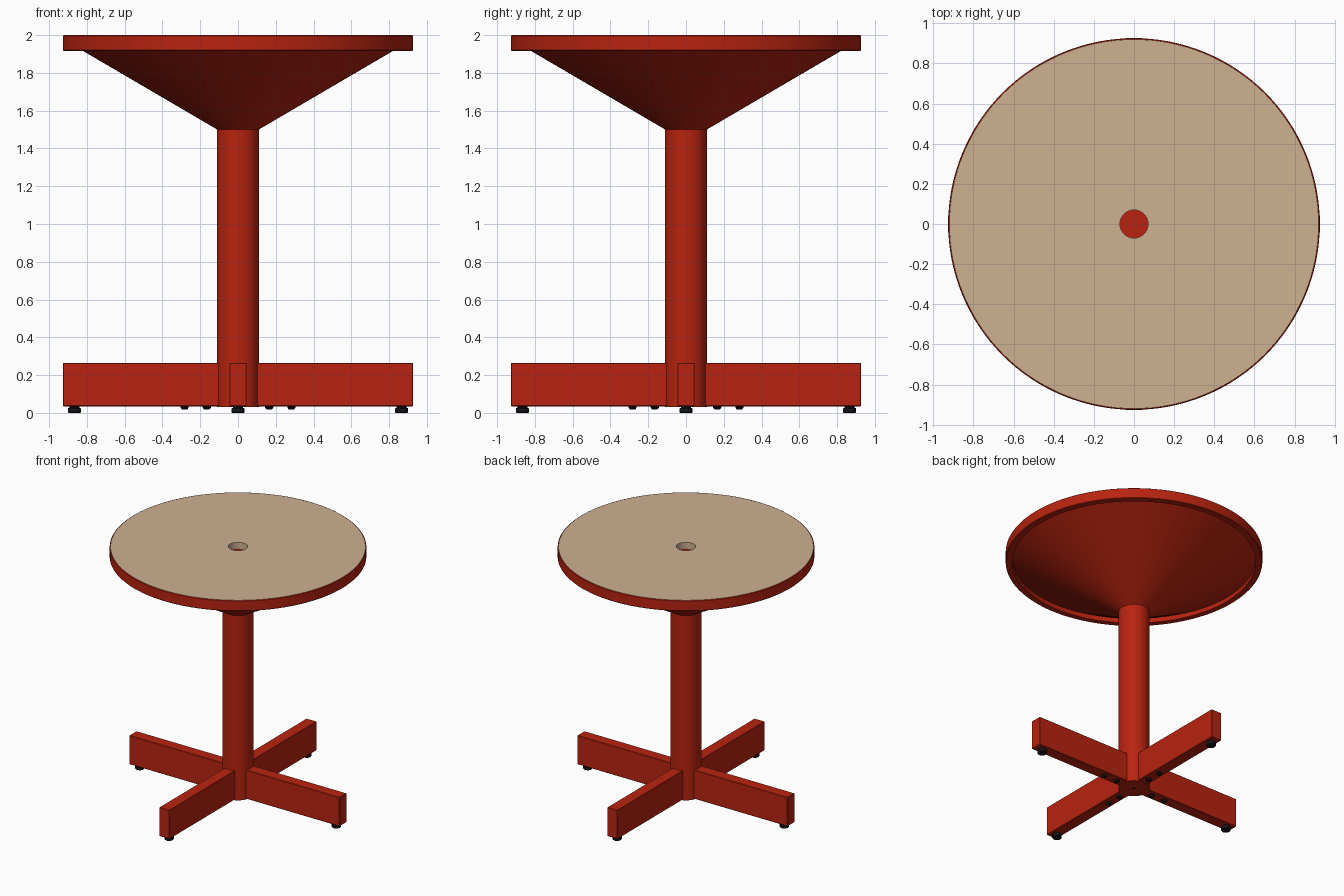
import bpy, bmesh, math
from mathutils import Matrix, Vector

cube = bpy.data.objects.get("Cube")
if cube:
    bpy.data.objects.remove(cube, do_unlink=True)


def material(name, colour):
    m = bpy.data.materials.new(name)
    m.use_nodes = True
    m.diffuse_color = (*colour, 1)
    m.node_tree.nodes["Principled BSDF"].inputs["Base Color"].default_value = (*colour, 1)
    return m


red = material("red_paint", (0.48, 0.017, 0.005))
tan = material("tan_laminate", (0.62, 0.44, 0.285))
black = material("black_rubber", (0.008, 0.008, 0.008))


def add_object(name, bm, mat):
    mesh = bpy.data.meshes.new(name)
    bm.to_mesh(mesh)
    bm.free()
    mesh.materials.append(mat)
    ob = bpy.data.objects.new(name, mesh)
    bpy.context.collection.objects.link(ob)
    bpy.ops.object.select_all(action="DESELECT")
    bpy.context.view_layer.objects.active = ob
    ob.select_set(True)
    bpy.ops.object.shade_smooth_by_angle(angle=math.radians(30))
    return ob


def lathe(name, profile, mat, sides=96, at=(0, 0)):
    """Turn a (radius, height) profile, listed from the bottom up, about z."""
    bm = bmesh.new()
    verts = [bm.verts.new((r, 0, z)) for r, z in profile]
    edges = [bm.edges.new(pair) for pair in zip(verts, verts[1:])]
    bmesh.ops.spin(bm, geom=verts + edges, cent=(0, 0, 0), axis=(0, 0, 1),
                   angle=math.tau, steps=sides, use_duplicate=False)
    bmesh.ops.remove_doubles(bm, verts=bm.verts, dist=0.0001)
    bmesh.ops.recalc_face_normals(bm, faces=bm.faces)
    bmesh.ops.translate(bm, verts=bm.verts, vec=(*at, 0))
    return add_object(name, bm, mat)


# Table top: laminate disc with a central hole, red rim and recessed cone
lathe("top_surface", [(0.07, 1.94), (0.07, 2.0), (0.92, 2.0), (0.92, 1.96), (0.07, 1.94)], tan, 128)
lathe("hole_floor", [(0, 1.935), (0.08, 1.935), (0.08, 1.945), (0, 1.945)], red, 32)
lathe("rim", [(0.878, 1.95), (0.878, 1.915), (0.921, 1.915), (0.926, 1.92),
              (0.926, 1.996), (0.921, 2.0)], red, 128)
lathe("support_cone", [(0.11, 1.5), (0.88, 1.951)], red, 128)

# Column
lathe("column", [(0, 0.03), (0.112, 0.03), (0.112, 1.5), (0, 1.5)], red, 64)
lathe("column_bottom_hole", [(0, 0.028), (0.01, 0.028), (0.01, 0.032)], black, 16)

# Four legs, each with a foot and two bolts underneath
for i, side in enumerate(("left", "back", "right", "front")):
    turn = Matrix.Rotation(i * math.pi / 2, 4, "Z")
    bm = bmesh.new()
    size = Matrix.Translation((0.49, 0, 0.15)) @ Matrix.Diagonal((0.872, 0.09, 0.23, 1))
    bmesh.ops.create_cube(bm, size=1, matrix=turn @ size)
    bmesh.ops.bevel(bm, geom=list(bm.edges), offset=0.003, segments=1, affect="EDGES")
    add_object(side + "_leg", bm, red)

    def spot(x):
        return (turn @ Vector((x, 0, 0))).xy

    lathe(side + "_foot", [(0, 0), (0.031, 0), (0.034, 0.004), (0.034, 0.024),
                           (0.026, 0.028), (0.026, 0.036), (0, 0.036)], black, 24, spot(0.866))
    for label, x in (("inner", 0.165), ("outer", 0.283)):
        lathe(f"{side}_{label}_bolt", [(0, 0.018), (0.014, 0.018), (0.022, 0.028),
                                       (0.022, 0.036), (0, 0.036)], black, 12, spot(x))
